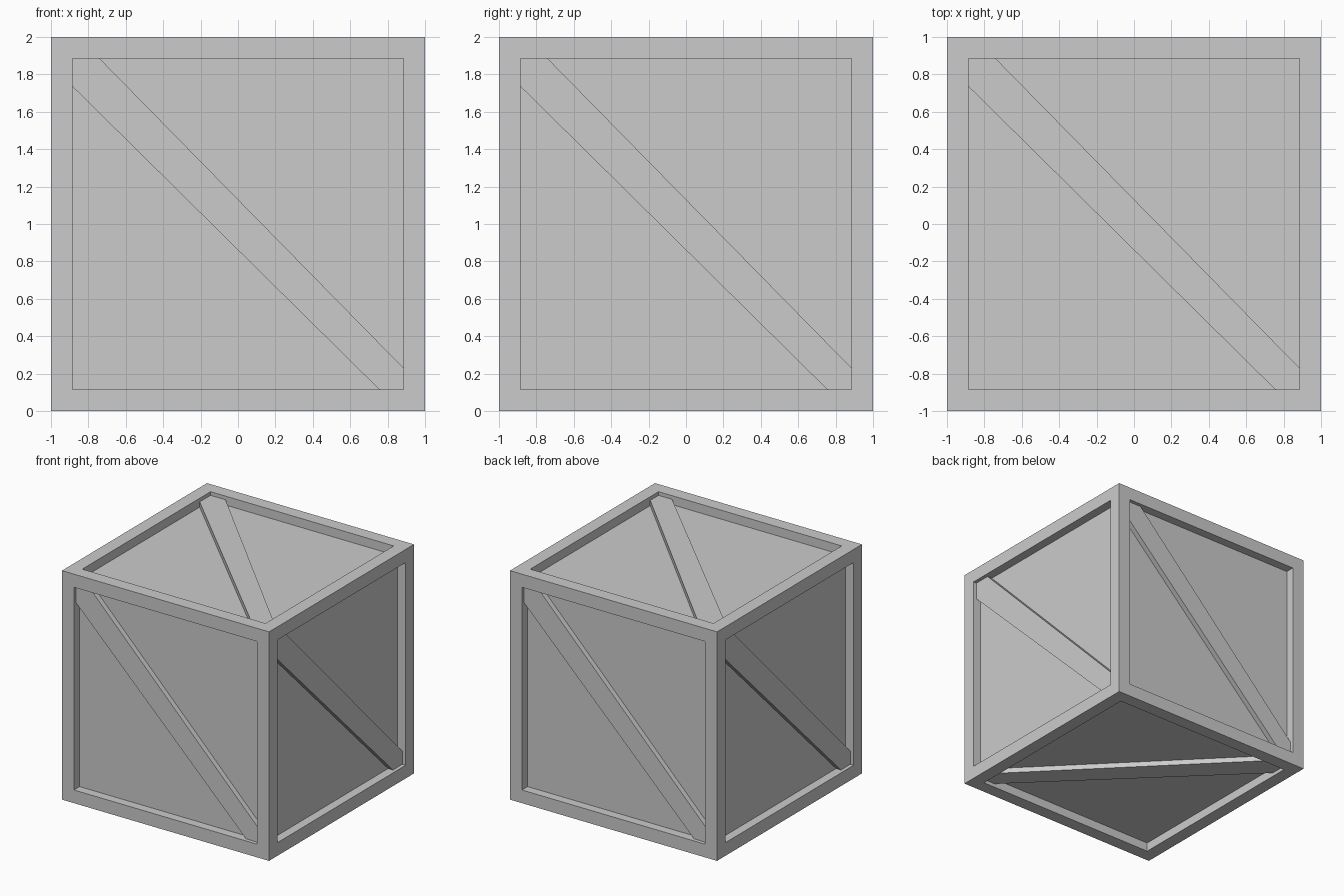
import bpy, bmesh
from math import radians
from mathutils import Matrix, Vector

if "Cube" in bpy.data.objects:
    bpy.data.objects.remove(bpy.data.objects["Cube"])

BORDER = 0.115        # width of the frame rails
PANEL_DEPTH = 0.078   # how far the panels sit below the rails
BRACE_DEPTH = 0.032   # how far the brace faces sit below the rails
IN = 1 - BORDER


def finish(bm, name):
    bmesh.ops.recalc_face_normals(bm, faces=bm.faces)
    mesh = bpy.data.meshes.new(name)
    bm.to_mesh(mesh)
    bm.free()
    obj = bpy.data.objects.new(name, mesh)
    bpy.context.collection.objects.link(obj)
    return obj


# Crate body: a cube whose six faces are inset, then sunk to make panels
bm = bmesh.new()
bmesh.ops.create_cube(bm, size=2, matrix=Matrix.Translation((0, 0, 1)))
panels = bm.faces[:]
bmesh.ops.inset_individual(bm, faces=panels, thickness=BORDER, use_even_offset=True)
for face in panels:
    inward = -face.normal.copy()
    new = bmesh.ops.extrude_discrete_faces(bm, faces=[face])["faces"]
    bmesh.ops.translate(bm, verts=new[0].verts[:], vec=inward * PANEL_DEPTH)
finish(bm, "crate_body")

# Diagonal brace outline, trimmed to the panel opening
OUTLINE = [(-IN, 0.735), (0.755, -IN), (IN, -IN), (IN, -0.77), (-0.74, IN), (-IN, IN)]


def brace(name, rotation):
    bm = bmesh.new()
    face = bm.faces.new([bm.verts.new((u, v, 1 - PANEL_DEPTH)) for u, v in OUTLINE])
    top = bmesh.ops.extrude_face_region(bm, geom=[face], use_keep_orig=True)["geom"]
    verts = [g for g in top if isinstance(g, bmesh.types.BMVert)]
    bmesh.ops.translate(bm, verts=verts, vec=(0, 0, PANEL_DEPTH - BRACE_DEPTH))
    bmesh.ops.transform(bm, verts=bm.verts, matrix=Matrix.Translation((0, 0, 1)) @ rotation)
    finish(bm, name)


# One brace on each side, then the top and the bottom
upright = Matrix.Rotation(radians(90), 4, 'X')
for i, side in enumerate(("front", "right", "back", "left")):
    brace(side + "_brace", Matrix.Rotation(radians(90 * i), 4, 'Z') @ upright)
brace("top_brace", Matrix.Identity(4))
brace("bottom_brace", Matrix.Rotation(radians(180), 4, Vector((1, -1, 0))))
